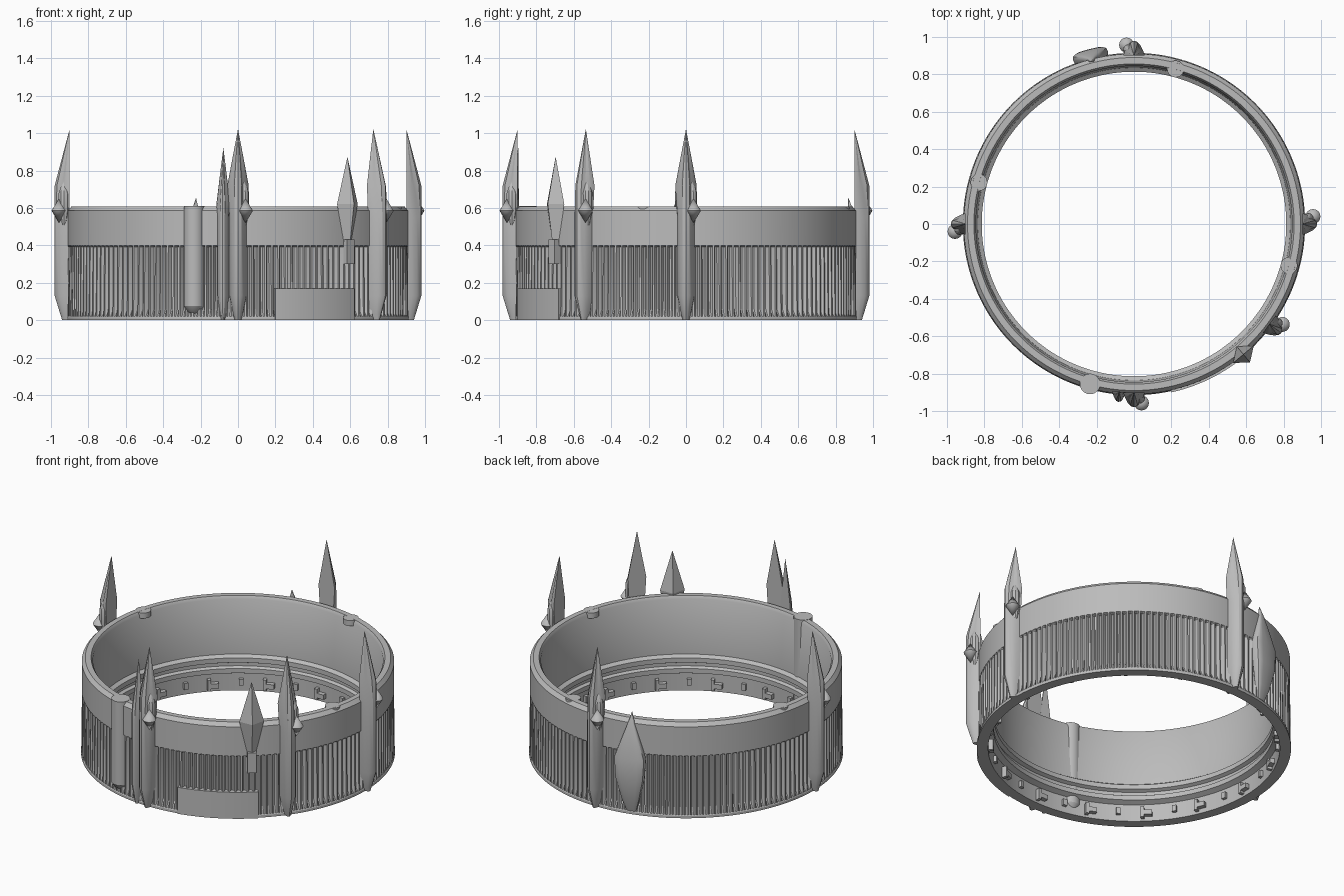
import bpy, bmesh, math
from mathutils import Vector, Matrix

old = bpy.data.objects.get("Cube")
if old:
    bpy.data.objects.remove(old)

TAU = math.tau
GREY = (0.5, 0.5, 0.5, 1)
metal = bpy.data.materials.new("plain_grey")
metal.use_nodes = True
metal.diffuse_color = GREY
metal.node_tree.nodes["Principled BSDF"].inputs["Base Color"].default_value = GREY


def finish(bm, name, angle=None, smooth=30):
    """Turn a bmesh into an object; angle places local -y outward at that heading."""
    bmesh.ops.recalc_face_normals(bm, faces=bm.faces)
    mesh = bpy.data.meshes.new(name)
    bm.to_mesh(mesh)
    bm.free()
    ob = bpy.data.objects.new(name, mesh)
    bpy.context.collection.objects.link(ob)
    mesh.materials.append(metal)
    if angle is not None:
        ob.rotation_euler.z = math.radians(angle)
    bpy.ops.object.select_all(action='DESELECT')
    ob.select_set(True)
    bpy.context.view_layer.objects.active = ob
    if smooth:
        bpy.ops.object.shade_smooth_by_angle(angle=math.radians(smooth))
    return ob


def bridge(bm, a, b):
    n = len(a)
    for i in range(n):
        j = (i + 1) % n
        bm.faces.new((a[i], a[j], b[j], b[i]))


def loft(bm, rows):
    """Skin closed rows of points and cap both ends."""
    rings = [[bm.verts.new(p) for p in row] for row in rows]
    for a, b in zip(rings, rings[1:]):
        bridge(bm, a, b)
    bm.faces.new(rings[0])
    bm.faces.new(rings[-1])


def box(bm, size, centre, turn=0):
    m = Matrix.Rotation(math.radians(turn), 4, 'Z') @ Matrix.Translation(centre)
    bmesh.ops.create_cube(bm, size=1, matrix=m @ Matrix.Diagonal((*size, 1)))


def arc_plate(bm, r0, r1, z0, z1, start, end, steps):
    rows = []
    for i in range(steps + 1):
        a = math.radians(start + (end - start) * i / steps)
        d = Vector((math.cos(a), math.sin(a), 0))
        rows.append([d * r + Vector((0, 0, z))
                     for r, z in ((r0, z0), (r1, z0), (r1, z1), (r0, z1))])
    loft(bm, rows)


# Ribbed ring: closed wall profile (radius, height, groove depth) swept around
RIBS = 160
profile = [(.85, 0, 0), (.915, 0, 0), (.915, .015, 0), (.912, .02, 0),
           (.912, .06, .024), (.91, .392, .024), (.91, .398, 0), (.91, .585, 0),
           (.89, .608, 0), (.856, .608, 0), (.845, .59, 0), (.836, .24, 0),
           (.814, .225, 0), (.814, .195, 0), (.835, .185, 0), (.835, .165, 0),
           (.818, .155, 0), (.818, .125, 0), (.85, .11, 0)]
bm = bmesh.new()
columns = []
for i in range(RIBS * 4):
    a = TAU * i / (RIBS * 4)
    low = i % 4 > 1
    columns.append([bm.verts.new(((r - d * low) * math.cos(a), (r - d * low) * math.sin(a), z))
                    for r, z, d in profile])
for i, col in enumerate(columns):
    bridge(bm, col, columns[(i + 1) % len(columns)])
finish(bm, "ribbed_ring")

# Tabs and pins around the lower inside edge
bm = bmesh.new()
for k in range(16):
    turn = k * 22.5
    box(bm, (.035, .065, .03), (.838, 0, .045), turn)
    box(bm, (.035, .02, .07), (.838, .024, .05), turn)
    box(bm, (.025, .025, .04), (.843, 0, .06), turn + 11.25)
finish(bm, "inner_tabs", smooth=0)

# Small round stops under the rim
bm = bmesh.new()
for k in range(1, 4):
    a = math.radians(-105 + 90 * k)
    bmesh.ops.create_cone(bm, cap_ends=True, segments=24, radius1=.045, radius2=.045, depth=.035,
                          matrix=Matrix.Translation((.858 * math.cos(a), .858 * math.sin(a), .59)))
finish(bm, "rim_stops")

# Round post with a cone foot
bm = bmesh.new()
at = Vector((-.235, -.855, 0))
rows = [[at + Vector((r * math.cos(TAU * i / 32), r * math.sin(TAU * i / 32), z)) for i in range(32)]
        for r, z in ((.008, .03), (.035, .045), (.055, .075), (.055, .61))]
loft(bm, rows)
finish(bm, "round_post")

# Curved plaque
bm = bmesh.new()
arc_plate(bm, .88, .922, 0, .17, -77.5, -47.6, 24)
finish(bm, "curved_plaque")


def spire(name, angle, width, top, depth, gem=True):
    """Half-round blade with a flat back, pointed top and tapered foot."""
    bm = bmesh.new()
    back = .9
    rows = []
    for z, w, d in ((0, .35, .5), (.03, .5, .62), (.13, .9, 1), (.55, .9, 1),
                    (top - .3, 1.1, 1), (top, .01, .01)):
        row = []
        for i in range(9):
            a = math.pi * i / 8
            soft = 1 if z < .6 else .72 + .28 * abs(math.cos(2 * a))
            row.append((width * w * math.cos(a) * soft,
                        -back - depth * d * math.sin(a) * soft, z))
        rows.append(row)
    loft(bm, rows)
    finish(bm, name, angle)
    if not gem:
        return
    # Double-cone stud and leaf beside the blade
    bm = bmesh.new()
    for s in (1, -1):
        bmesh.ops.create_cone(bm, segments=16, radius1=.04, radius2=0, depth=.065,
                              matrix=Matrix.Translation((.04, -.957, .585 + s * .0325))
                              @ Matrix.Rotation(0 if s > 0 else math.pi, 4, 'X'))
    bmesh.ops.remove_doubles(bm, verts=bm.verts, dist=.0005)
    finish(bm, name + "_stud", angle)
    bm = bmesh.new()
    loft(bm, [[(.03 + r * math.cos(TAU * i / 10), -.93 + r * math.sin(TAU * i / 10), z)
               for i in range(10)]
              for r, z in ((.012, .5), (.03, .58), (.03, .68), (.016, .72), (.002, .745))])
    finish(bm, name + "_leaf", angle)


for name, angle in (("front", 0), ("front_left", 53.5), ("left", 90), ("back", 180), ("right", 270)):
    spire(name + "_spire", angle, .052, 1.02, .08)
spire("small_spire", -5, .034, .92, .055, gem=False)

# Four-sided kite blade on a square stem
bm = bmesh.new()
rows = [[(sx * .026, -.915 + sy * .024, z) for sx, sy in ((1, 1), (-1, 1), (-1, -1), (1, -1))]
        for z in (.3, .43)]
loft(bm, rows)
loft(bm, [[(w, -.91, z), (0, -.91 + d, z), (-w, -.91, z), (0, -.91 - d, z)]
          for z, w, d in ((.38, .022, .02), (.43, .028, .025), (.62, .072, .055), (.87, .001, .001))])
finish(bm, "kite_blade", 40, smooth=0)

# Rounded bud on the back wall
bm = bmesh.new()
rows = []
for z, w, d in ((.02, .03, .02), (.1, .055, .045), (.24, .088, .07), (.37, .096, .068),
                (.5, .05, .045), (.59, .018, .025), (.65, .001, .004)):
    rows.append([(w * math.copysign(abs(math.cos(TAU * i / 16)) ** .6, math.cos(TAU * i / 16)),
                  -.895 - d * .5 - d * .5 * math.copysign(abs(math.sin(TAU * i / 16)) ** .6,
                                                           math.sin(TAU * i / 16)), z)
                 for i in range(16)])
loft(bm, rows)
finish(bm, "back_bud", 194.5, smooth=40)
